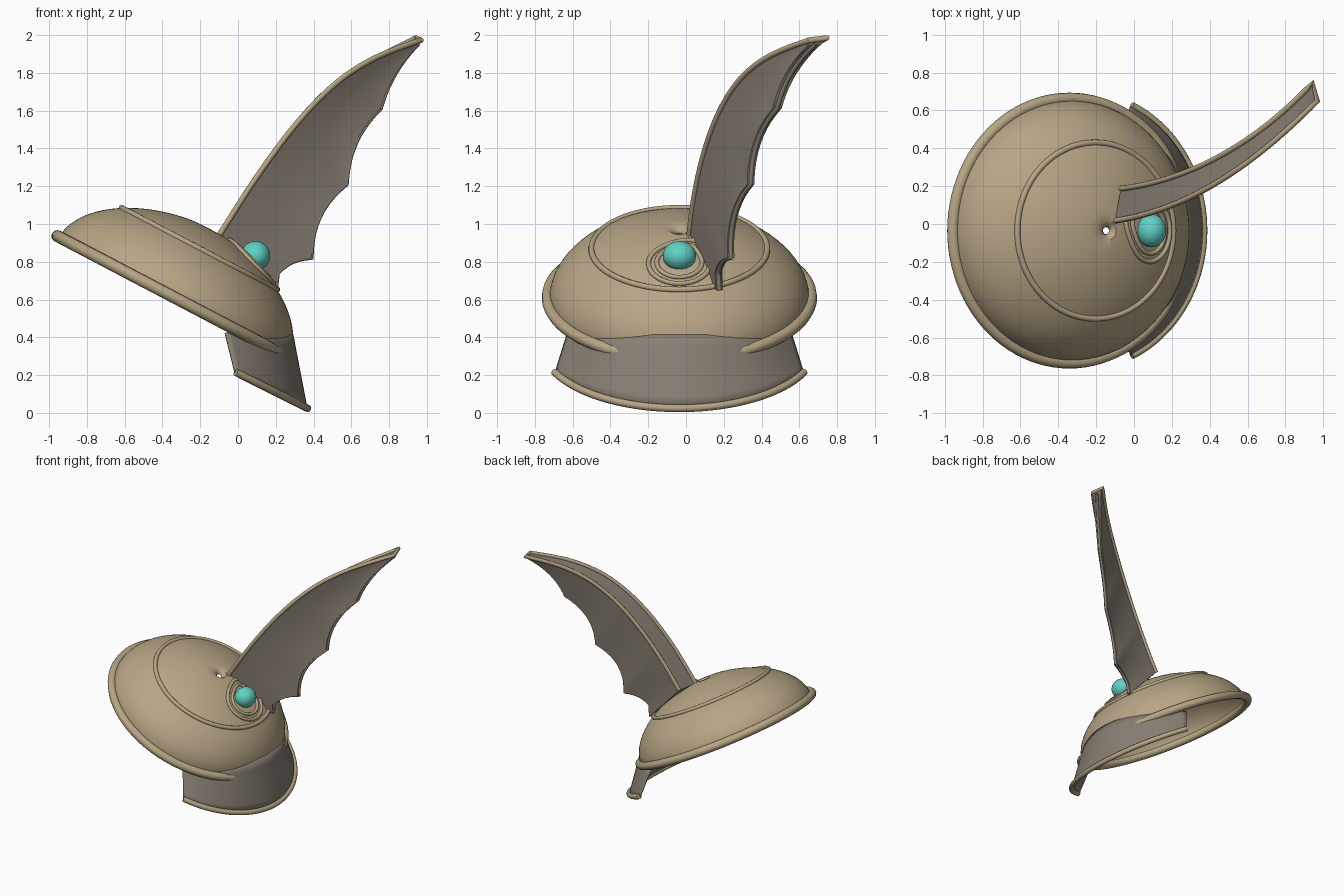
import bpy, bmesh, math
from mathutils import Vector, Matrix

if "Cube" in bpy.data.objects:
    bpy.data.objects.remove(bpy.data.objects["Cube"])


def material(name, rgb):
    m = bpy.data.materials.new(name)
    m.diffuse_color = (*rgb, 1)
    m.use_nodes = True
    m.node_tree.nodes["Principled BSDF"].inputs["Base Color"].default_value = m.diffuse_color
    return m


TAN = material("tan_metal", (0.475, 0.38, 0.235))
GREY = material("warm_grey", (0.25, 0.215, 0.175))
TEAL = material("teal_gem", (0.12, 0.64, 0.56))

# Tilted frame shared by the dome and its trims
CY = -0.035
TILT = Matrix.Translation((-0.339, CY, 0.612)) @ Matrix.Rotation(math.radians(27.7), 4, 'Y')
A, B, P = 0.687, 0.412, 1.87


def dome_h(r):
    return B * max(0, 1 - (r / A) ** P) ** (1 / P)


def finish(ob, mat, angle=40):
    ob.data.materials.clear()
    ob.data.materials.append(mat)
    bpy.ops.object.select_all(action='DESELECT')
    ob.select_set(True)
    bpy.context.view_layer.objects.active = ob
    bpy.ops.object.shade_smooth_by_angle(angle=math.radians(angle))
    return ob


def grid(name, rows, mat, closed_v=False, caps=False, thick=0):
    """Skin a list of point rows; rows may close on themselves."""
    bm = bmesh.new()
    vs = [[bm.verts.new(p) for p in row] for row in rows]
    n, m = len(rows), len(rows[0])
    for i in range(n - 1):
        for j in range(m if closed_v else m - 1):
            b = (j + 1) % m
            bm.faces.new((vs[i][j], vs[i][b], vs[i + 1][b], vs[i + 1][j]))
    if caps:
        bm.faces.new(vs[0])
        bm.faces.new(vs[-1])
    bmesh.ops.recalc_face_normals(bm, faces=bm.faces)
    me = bpy.data.meshes.new(name)
    bm.to_mesh(me)
    bm.free()
    ob = bpy.data.objects.new(name, me)
    bpy.context.collection.objects.link(ob)
    if thick:
        s = ob.modifiers.new("thickness", 'SOLIDIFY')
        s.thickness = thick
        s.offset = -1
    return finish(ob, mat)


def tube(name, pts, radius, mat, cyclic=False):
    cu = bpy.data.curves.new(name, 'CURVE')
    cu.dimensions = '3D'
    cu.bevel_depth = radius
    cu.bevel_resolution = 3
    cu.use_fill_caps = True
    sp = cu.splines.new('POLY')
    sp.points.add(len(pts) - 1)
    for i, (p, q) in enumerate(zip(sp.points, pts)):
        p.co = (*q, 1)
    sp.use_cyclic_u = cyclic
    ob = bpy.data.objects.new(name, cu)
    bpy.context.collection.objects.link(ob)
    bpy.ops.object.select_all(action='DESELECT')
    ob.select_set(True)
    bpy.context.view_layer.objects.active = ob
    bpy.ops.object.convert(target='MESH')
    return finish(bpy.context.object, mat)


def ring(r, h, n=96, dx=0):
    return [TILT @ Vector((dx + r * math.cos(2 * math.pi * i / n), r * math.sin(2 * math.pi * i / n), h))
            for i in range(n)]


# Dome with a small dimpled hole near the crown
profile = [(0.018, B - 0.032, 0.016), (0.03, B - 0.018, 0.016), (0.05, dome_h(0.05) - 0.002, 0.012)]
for i in range(23):
    r = A * math.sin(math.radians(8 + 82 * i / 22))
    profile.append((r, dome_h(r), 0))
grid("dome", [ring(r, h, dx=d) for r, h, d in profile], TAN, closed_v=True, thick=0.012)
# Brim stops where it sinks into the neck guard
brim = ring(0.697, 0.0)[5:92]
for k in range(5):
    sink = Vector((-0.012, 0, -0.004)) * (1 - k / 5)
    brim[k] += sink
    brim[-1 - k] += sink
tube("brim_rim", brim, 0.032, TAN)
tube("crown_ring", ring(0.465, dome_h(0.465)), 0.016, TAN, cyclic=True)


# Neck guard: an arc strip flaring down to a beaded lower edge
def arc_pt(t, end, mid, half):
    sag = (Vector(mid) - Vector(end)).length
    R = (half * half + sag * sag) / (2 * sag)
    a = math.asin(half / R) * t
    k = (R * math.cos(a) - (R - sag)) / sag
    x = end[0] + (mid[0] - end[0]) * k
    z = end[1] + (mid[1] - end[1]) * k
    return Vector((x, CY + R * math.sin(a), z))


N = 48
ts = [2 * i / N - 1 for i in range(N + 1)]
top = [arc_pt(t, (-0.065, 0.425), (0.293, 0.415), 0.595) for t in ts]
bottom = [arc_pt(t, (-0.012, 0.215), (0.368, 0.024), 0.66) for t in ts]
guard = [[p.lerp(q, k / 6) for p, q in zip(top, bottom)] for k in range(7)]
grid("neck_guard", guard, GREY, thick=0.012)
tube("neck_guard_bead", bottom, 0.02, TAN)


# Wing: wedge-shaped fin with a wide leading face and scalloped trailing edge
def front_y(x):
    return 0.036 + 0.232 * x + 0.42 * x * x


def catmull(pts, t):
    n = len(pts) - 1
    i = min(int(t * n), n - 1)
    u = t * n - i
    p1, p2 = Vector(pts[i]), Vector(pts[i + 1])
    p0 = Vector(pts[i - 1]) if i else 2 * p1 - p2
    p3 = Vector(pts[i + 2]) if i + 2 <= n else 2 * p2 - p1
    return 0.5 * (2 * p1 + (p2 - p0) * u + (2 * p0 - 5 * p1 + 4 * p2 - p3) * u * u
                  + (3 * p1 - p0 - 3 * p2 + p3) * u ** 3)


lead = [(-0.10, 0.94), (0.10, 1.25), (0.30, 1.52), (0.50, 1.73), (0.70, 1.87), (0.95, 1.985)]
corners = [(0.20, 0.65), (0.21, 0.74), (0.39, 0.82), (0.575, 1.21), (0.755, 1.61), (0.96, 1.945)]
bulge = [0.0, 0.022, 0.055, 0.045, 0.028]
steps = [2, 6, 10, 10, 10]
trail = []
for i, n in enumerate(steps):
    a, b = Vector(corners[i]), Vector(corners[i + 1])
    d = (b - a).normalized()
    side = Vector((-d.y, d.x))
    for j in range(n):
        u = j / n
        trail.append(a.lerp(b, u) + side * bulge[i] * 4 * u * (1 - u))
trail.append(Vector(corners[-1]))

sections, rib_front, rib_back, hem = [], [], [], []
for i, T in enumerate(trail):
    t = i / (len(trail) - 1)
    L = catmull(lead, t)
    tip = t ** 8
    mid = math.sin(math.pi * t)
    gap = 0.17 - 0.06 * t + 0.008 * mid
    lf = Vector((L.x + 0.018 * tip, front_y(L.x) + 0.015 * tip, L.y - 0.012 * tip))
    lb = Vector((L.x + 0.03 * (1 - t) + 0.012 * mid - 0.006 * tip, front_y(L.x) + gap, L.y - 0.01 * mid))
    ty = front_y(T.x) + 0.03 * (1 - t) + 0.03 * (1 - t) ** 6
    tf = Vector((T.x, ty, T.y))
    tb = Vector((T.x - 0.015 * tip, ty + 0.035 + 0.045 * t ** 4, T.y + 0.015 * tip))
    hollow = Vector((0, 0.022 * mid, 0))
    sections.append([lf, lf.lerp(tf, 0.3) + hollow, lf.lerp(tf, 0.7) + hollow, tf, tb,
                     lb.lerp(tb, 0.5), lb])
    rib_front.append(lf)
    rib_back.append(lb)
    hem.append((tf + tb) / 2)
grid("wing", sections, GREY, closed_v=True, caps=True)
tube("wing_ribs", rib_front + rib_back[::-1], 0.015, TAN)
tube("wing_trailing_hem", hem, 0.012, GREY)


# Gem and the two teardrop bands around it, pointing toward the wing root
def teardrop(scale, n=64):
    pts = []
    for i in range(n):
        a = 2 * math.pi * i / n
        point = max(0, -math.cos(a)) ** 4
        s = 0.29 + scale * (0.88 * math.cos(a) - 0.16 * point)
        y = scale * (math.sin(a) + 0.36 * point)
        pts.append(TILT @ Vector((s, y, dome_h(math.hypot(s, y)) + 0.003)))
    return pts


tube("gem_outer_band", teardrop(0.163), 0.013, TAN, cyclic=True)
tube("gem_inner_band", teardrop(0.12), 0.012, TAN, cyclic=True)
bpy.ops.mesh.primitive_uv_sphere_add(segments=32, ring_count=16)
gem = bpy.context.object
gem.name = "gem"
gem.matrix_world = TILT @ Matrix.Translation((0.28, 0, 0.395)) @ Matrix.Diagonal((0.078, 0.088, 0.078, 1))
finish(gem, TEAL)
